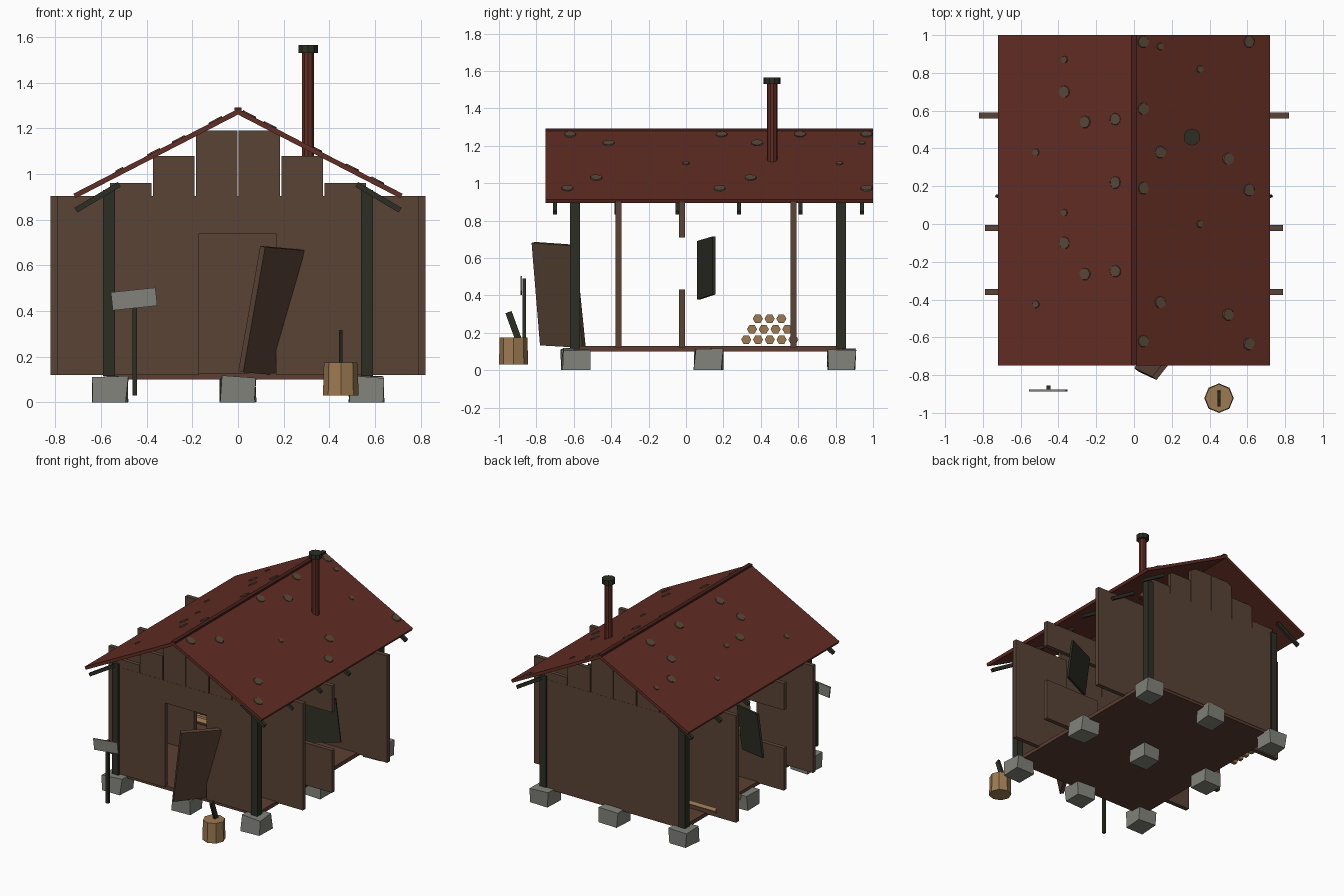
import bpy, bmesh, math, random
from mathutils import Vector, Matrix

if "Cube" in bpy.data.objects:
    bpy.data.objects.remove(bpy.data.objects["Cube"])

random.seed(4)

def material(name, r, g, b):
    lin = lambda c: ((c / 255 + 0.055) / 1.055) ** 2.4
    m = bpy.data.materials.new(name)
    m.diffuse_color = (lin(r), lin(g), lin(b), 1)
    m.use_nodes = True
    m.node_tree.nodes["Principled BSDF"].inputs["Base Color"].default_value = m.diffuse_color
    return m

WALL = material("weathered plank", 90, 68, 54)
ROOF = material("rusty red", 97, 45, 35)
DARK = material("dark timber", 44, 47, 36)
STONE = material("grey stone", 130, 130, 123)
WOOD = material("cut wood", 156, 122, 82)
FLOOR = material("floor brown", 92, 62, 50)
MOSS = material("roof lichen", 88, 73, 58)
RIDGE = material("dark red", 70, 32, 26)

def finish(name, bm, mat):
    bmesh.ops.recalc_face_normals(bm, faces=bm.faces)
    me = bpy.data.meshes.new(name)
    bm.to_mesh(me)
    bm.free()
    me.materials.append(mat)
    ob = bpy.data.objects.new(name, me)
    bpy.context.collection.objects.link(ob)
    return ob

def box(name, x0, x1, y0, y1, z0, z1, mat, rot=None):
    bm = bmesh.new()
    bmesh.ops.create_cube(bm, size=1)
    c = Vector(((x0 + x1) / 2, (y0 + y1) / 2, (z0 + z1) / 2))
    m = Matrix.Diagonal((x1 - x0, y1 - y0, z1 - z0, 1))
    bm.transform(Matrix.Translation(c) @ (rot or Matrix.Identity(4)) @ m)
    return finish(name, bm, mat)

def rod(name, a, b, r, sides, mat, r2=None):
    a, b = Vector(a), Vector(b)
    bm = bmesh.new()
    bmesh.ops.create_cone(bm, cap_ends=True, segments=sides, radius1=r,
                          radius2=r if r2 is None else r2, depth=(b - a).length)
    q = (b - a).to_track_quat('Z', 'Y').to_matrix().to_4x4()
    bm.transform(Matrix.Translation((a + b) / 2) @ q)
    return finish(name, bm, mat)

def slab(name, corners, thick, mat):
    """Quad panel extruded along its own normal, centred on the corners."""
    p = [Vector(c) for c in corners]
    n = (p[1] - p[0]).cross(p[3] - p[0]).normalized() * thick / 2
    bm = bmesh.new()
    f = [bm.verts.new(v + n) for v in p]
    k = [bm.verts.new(v - n) for v in p]
    bm.faces.new(f)
    bm.faces.new(k[::-1])
    for i in range(4):
        j = (i + 1) % 4
        bm.faces.new((f[i], k[i], k[j], f[j]))
    return finish(name, bm, mat)

# Foundation stones, slightly irregular
for x in (-0.56, 0, 0.56):
    for y in (-0.59, 0.12, 0.83):
        ob = box("foundation_stone", x - .073, x + .073, y - .073, y + .073, 0, .115, STONE)
        for v in ob.data.vertices:
            v.co.x += random.uniform(-.008, .008)
            v.co.y += random.uniform(-.008, .008)
            v.co.z = max(0, v.co.z + random.uniform(-.01, .004))

box("floor", -.575, .575, -.595, .84, .1, .128, FLOOR)

# Corner posts
for x in (-.565, .565):
    for y in (-.593, .828):
        box("corner_post", x - .026, x + .026, y - .027, y + .027, .115, .93, DARK)

# Front wall around the doorway, and back wall
box("front_wall_left", -.56, -.17, -.605, -.575, .12, .905, WALL)
box("front_wall_right", .166, .56, -.605, -.575, .12, .905, WALL)
box("front_wall_lintel", -.17, .166, -.605, -.575, .74, .905, WALL)
box("back_wall", -.56, .56, .813, .843, .12, .905, WALL)

# Stepped gable planks at both ends
for y in (-.59, .828):
    for s in (-1, 1):
        for i, top in enumerate((1.19, 1.08, .962)):
            a, b = sorted((s * (i * .188 + .002), s * (i * .188 + .184)))
            box("gable_plank", a, b, y - .014, y + .014, .9, top, WALL)

# Cross-set side panels and shutters, mirrored
for s in (-1, 1):
    for y, xi, xo, z0, z1 in ((-.36, .33, .79, .12, .905), (-.022, .33, .79, .12, .43),
                              (-.022, .33, .79, .71, .905), (.575, .3, .82, .12, .905)):
        a, b = sorted((s * xi, s * xo))
        box("side_panel", a, b, y - .016, y + .016, z0, z1, WALL)
    slab("shutter", [(s * .465, .065, .69), (s * .69, .15, .715),
                     (s * .733, .15, .405), (s * .508, .065, .377)], .016, DARK)

# Roof slopes, rafter tails and lichen patches
RIDGE_Z, EAVE_X, EAVE_Z = 1.273, .716, .904
ang = math.atan2(RIDGE_Z - EAVE_Z, EAVE_X)
for s in (-1, 1):
    slab("roof_slope", [(0, -.75, RIDGE_Z), (s * EAVE_X, -.75, EAVE_Z),
                        (s * EAVE_X, 1, EAVE_Z), (0, 1, RIDGE_Z)], .022, ROOF)
    for i in range(6):
        y = -.7 + i * .328
        slab("rafter_tail", [(s * .52, y - .011, .955), (s * .71, y - .011, .842),
                             (s * .71, y + .011, .842), (s * .52, y + .011, .955)], .024, DARK)
box("ridge_cap", -.015, .015, -.75, 1, 1.27, 1.292, RIDGE)

LEFT = [(.37, .87, 0), (.37, .7, 1), (.1, .555, 1), (.26, .54, 1), (.52, .38, 0), (.1, .22, 1),
        (.37, .06, 0), (.37, -.1, 1), (.1, -.25, 1), (.26, -.265, 1), (.52, -.425, 0)]
RIGHT = [(.05, .965, 1), (.14, .94, 0), (.61, .965, 1), (.35, .82, 0), (.05, .61, 1), (.14, .38, 1),
         (.5, .345, 1), (.05, .19, 1), (.61, .18, 1), (.35, 0, 0), (.14, -.415, 1), (.5, -.48, 1),
         (.05, -.62, 1), (.61, -.635, 1)]
for s, spots in ((-1, LEFT), (1, RIGHT)):
    for x, y, big in spots:
        bm = bmesh.new()
        bmesh.ops.create_cone(bm, cap_ends=True, segments=9, depth=.006,
                              radius1=.033 if big else .02, radius2=.031 if big else .018)
        for v in bm.verts:
            v.co.x *= random.uniform(.88, 1.08)
        z = RIDGE_Z - x * math.tan(ang) + .0135 / math.cos(ang)
        bm.transform(Matrix.Translation((s * x, y, z)) @ Matrix.Rotation(s * ang, 4, 'Y'))
        finish("lichen_patch", bm, MOSS)

# Stove pipe
rod("stove_pipe", (.307, .46, 1.06), (.307, .46, 1.54), .028, 10, ROOF)
rod("pipe_cap", (.307, .46, 1.53), (.307, .46, 1.565), .045, 10, DARK)

# Fallen door leaning by the doorway
slab("loose_door", [(.108, -.817, .683), (.28, -.6, .668),
                    (.158, -.545, .122), (.012, -.772, .135)], .028, WALL)

# Sign on a stake
box("sign_stake", -.462, -.442, -.875, -.855, .03, .49, DARK)
box("sign_board", -.553, -.357, -.886, -.876, .413, .493, STONE,
    Matrix.Rotation(math.radians(-6), 4, 'Y'))

# Chopping stump with an axe handle
rod("stump", (.45, -.922, .03), (.45, -.922, .175), .078, 8, WOOD, .074)
box("axe_handle", .442, .458, -.94, -.905, .16, .315, DARK,
    Matrix.Rotation(math.radians(20), 4, 'X'))

# Firewood stack by the left wall
for row, n in enumerate((5, 4, 3)):
    for i in range(n):
        y = .322 + row * .031 + i * .063
        z = .163 + row * .056
        log = rod("firewood_log", (-.66, y, z), (-.34, y, z), .027, 6, WOOD)
        log.data.transform(Matrix.Translation((0, y, z)) @ Matrix.Rotation(math.radians(30), 4, 'X')
                           @ Matrix.Translation((0, -y, -z)))
